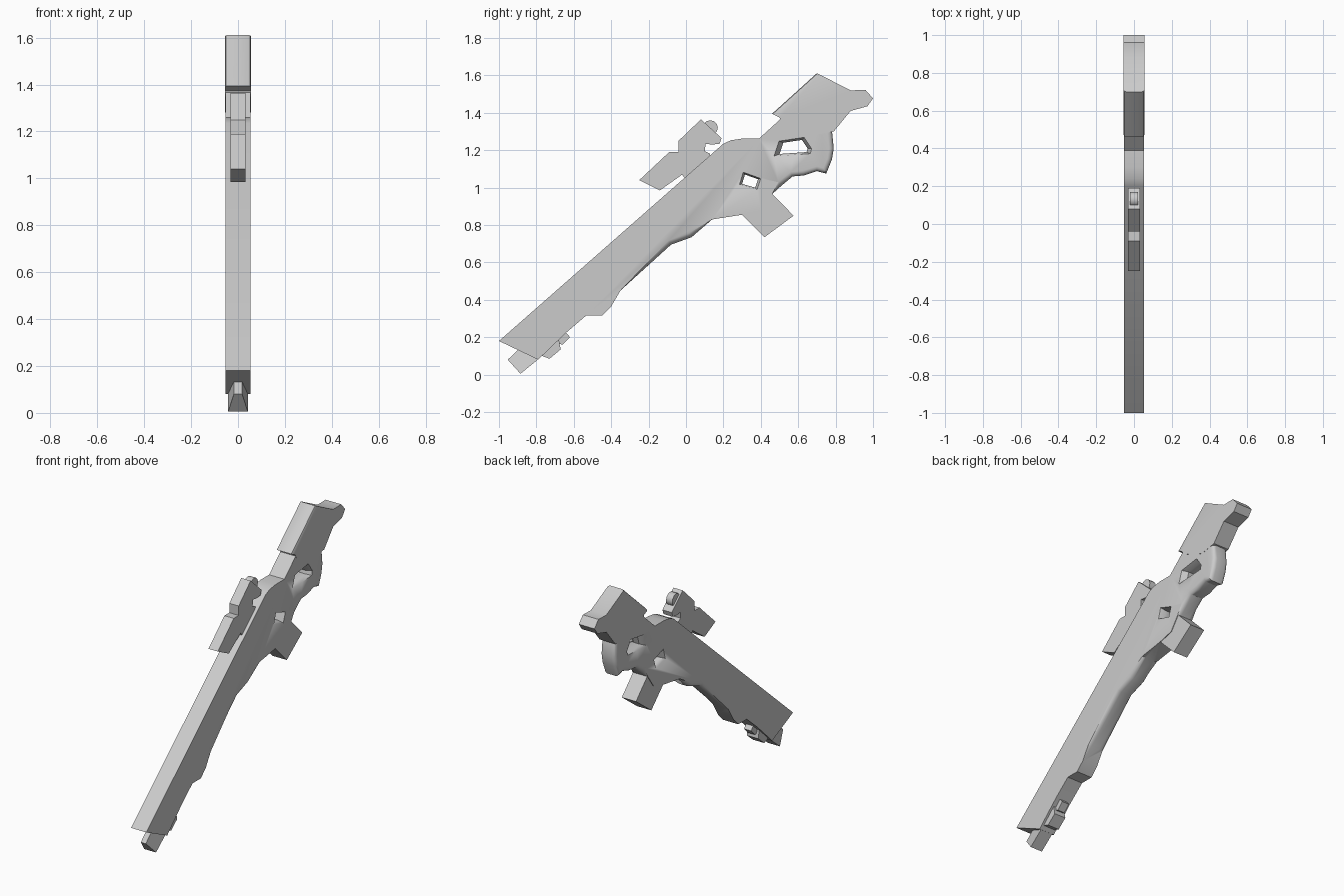
import bpy, bmesh, math
from mathutils import Vector

cube = bpy.data.objects.get("Cube")
if cube:
    bpy.data.objects.remove(cube, do_unlink=True)

grey = bpy.data.materials.new("plain_grey")
grey.use_nodes = True
COLOUR = (0.6, 0.6, 0.6, 1)
grey.diffuse_color = COLOUR
grey.node_tree.nodes["Principled BSDF"].inputs["Base Color"].default_value = COLOUR


def loft(name, outline, rings, rounding=(), holes=()):
    """Loft a (y, z) outline through (x, scale) rings; round chosen rims."""
    bm = bmesh.new()
    mid = sum((Vector(p) for p in outline), Vector((0, 0))) / len(outline)
    loops = []
    for x, scale in rings:
        pts = [mid + (Vector(p) - mid) * scale for p in outline]
        loops.append([bm.verts.new((x, p.x, p.y)) for p in pts])
    n = len(outline)
    for a, b in zip(loops, loops[1:]):
        for i in range(n):
            j = (i + 1) % n
            bm.faces.new((a[i], a[j], b[j], b[i]))
    bm.faces.new(loops[0][::-1])
    bm.faces.new(loops[-1])
    bmesh.ops.recalc_face_normals(bm, faces=bm.faces)
    for rule, size, steps in rounding:
        rim = []
        for e in bm.edges:
            c = (e.verts[0].co + e.verts[1].co) / 2
            if abs(c.x) > 0.04 and rule(c.y, c.z):
                rim.append(e)
        bmesh.ops.bevel(bm, geom=rim, offset=size, segments=steps,
                        profile=0.5, affect='EDGES')
    mesh = bpy.data.meshes.new(name)
    bm.to_mesh(mesh)
    bm.free()
    ob = bpy.data.objects.new(name, mesh)
    bpy.context.collection.objects.link(ob)
    mesh.materials.append(grey)
    for cutter in holes:
        mod = ob.modifiers.new("hole", 'BOOLEAN')
        mod.operation = 'DIFFERENCE'
        mod.solver = 'EXACT'
        mod.object = cutter
    bpy.ops.object.select_all(action='DESELECT')
    bpy.context.view_layer.objects.active = ob
    ob.select_set(True)
    bpy.ops.object.shade_smooth_by_angle(angle=math.radians(32))
    return ob


def slab(name, outline, half, **extra):
    return loft(name, outline, [(-half, 1), (half, 1)], **extra)


# Flared cutters for the thumb and trigger openings
FLARE = [(-0.07, 1.5), (-0.02, 1.0), (0.02, 1.0), (0.07, 1.5)]
thumb_cutter = loft("thumb_hole_cutter", [(0.5, 1.18), (0.52, 1.24), (0.62, 1.255),
                    (0.65, 1.21), (0.645, 1.19)], FLARE)
trigger_cutter = loft("trigger_hole_cutter", [(0.3, 1.02), (0.315, 1.07), (0.385, 1.045),
                      (0.37, 1.0)], FLARE)
for cutter in (thumb_cutter, trigger_cutter):
    cutter.hide_render = True
    cutter.hide_viewport = True

# Barrel shroud, receiver and hand grip in one outline
body = slab("body", [
    (-1, 0.18), (0.2, 1.235), (0.24, 1.253), (0.3, 1.262), (0.39, 1.262),
    (0.52, 1.38), (0.72, 1.4), (0.78, 1.31), (0.79, 1.21), (0.78, 1.15), (0.75, 1.075),
    (0.7, 1.088), (0.63, 1.065), (0.57, 1.06), (0.51, 1.01), (0.46, 0.965),
    (0.4, 0.88), (0.3, 0.855), (0.14, 0.83), (0.03, 0.735), (-0.08, 0.695),
    (-0.35, 0.45), (-0.4, 0.365), (-0.45, 0.315), (-0.535, 0.315), (-0.64, 0.225),
    (-0.77, 0.1), (-0.79, 0.08)], 0.054,
    rounding=[(lambda y, z: y > 0.48 and z < 1.33, 0.025, 4),
              (lambda y, z: -0.3 < y < 0.2 and z < 0.72 + 0.7 * y + 0.06, 0.025, 3)],
    holes=[thumb_cutter, trigger_cutter])

# Shoulder stock with chamfered top
slab("stock", [
    (0.46, 1.395), (0.7, 1.612), (0.88, 1.52), (0.96, 1.522), (1, 1.477),
    (0.97, 1.435), (0.88, 1.41), (0.79, 1.3), (0.68, 1.28), (0.51, 1.35), (0.5, 1.375)],
    0.055, rounding=[(lambda y, z: z > 1.48 and y < 0.75, 0.013, 2)])

# Box magazine
slab("magazine", [(0.46, 0.968), (0.575, 0.85), (0.42, 0.735), (0.27, 0.885),
                  (0.36, 0.96)], 0.05)

# Sight on top, with its rear eyepiece
slab("sight", [
    (-0.25, 1.04), (-0.09, 1.19), (-0.04, 1.19), (-0.04, 1.25), (0.08, 1.365),
    (0.19, 1.265), (0.18, 1.235), (0.14, 1.23), (0.105, 1.235), (0.1, 1.195),
    (0.13, 1.18), (0.1, 1.12), (0, 1.04), (-0.02, 1.07), (-0.14, 0.985)], 0.033)
slab("sight_eyepiece", [(0.13 + 0.04 * math.cos(a * math.pi / 6),
                         1.32 + 0.04 * math.sin(a * math.pi / 6)) for a in range(12)], 0.022)

# Parts under the muzzle
slab("under_barrel", [(-0.79, 0.09), (-0.77, 0.1), (-0.73, 0.085), (-0.67, 0.135),
                      (-0.68, 0.19), (-0.75, 0.16)], 0.04)
slab("barrel_lug", [(-0.69, 0.17), (-0.66, 0.16), (-0.62, 0.2), (-0.65, 0.235)], 0.025)

# Muzzle block, narrower along its upper edge
block = slab("muzzle_block", [(-0.953, 0.08), (-0.885, 0.005), (-0.78, 0.09),
                              (-0.86, 0.17)], 0.042)
for v in block.data.vertices:
    if v.co.z - v.co.y > 0.95:
        v.co.x *= 0.42
